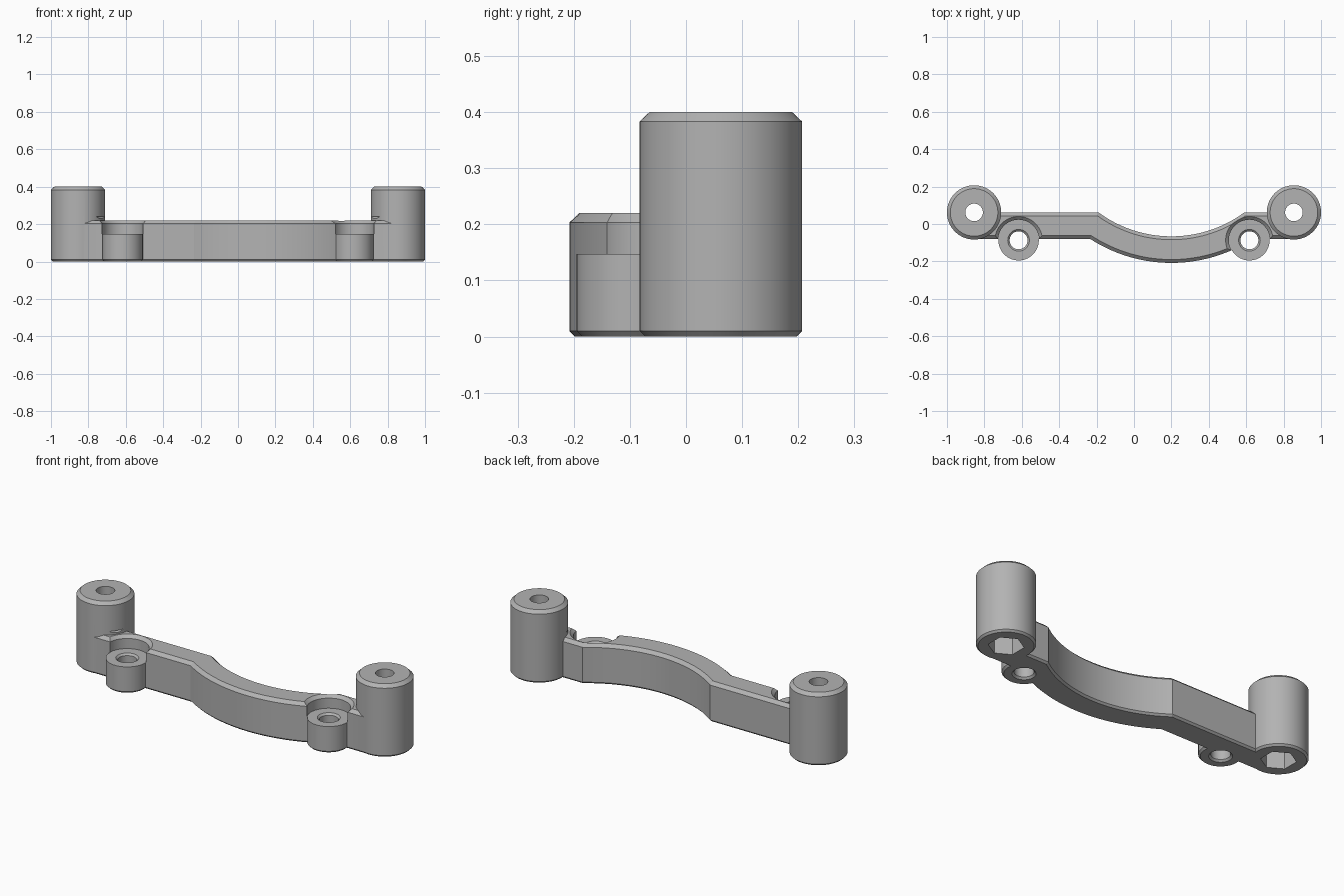
import bpy, bmesh
from math import sin, cos, pi, radians, asin
from mathutils import Vector

cube = bpy.data.objects.get("Cube")
if cube:
    bpy.data.objects.remove(cube, do_unlink=True)

grey = bpy.data.materials.new("plain_grey")
grey.use_nodes = True
grey.diffuse_color = (0.45, 0.45, 0.45, 1)
grey.node_tree.nodes["Principled BSDF"].inputs["Base Color"].default_value = (0.45, 0.45, 0.45, 1)

POST = (0.855, 0.062)
BOSS = (0.617, -0.087)


def circle(x, y, r, n=64, turn=0.0):
    return [Vector((x + r * cos(turn + 2 * pi * i / n), y + r * sin(turn + 2 * pi * i / n)))
            for i in range(n)]


def inset(outline, d):
    """Move every edge of a counter-clockwise outline inward by d."""
    result = []
    for i, p in enumerate(outline):
        a = (p - outline[i - 1]).normalized()
        b = (outline[(i + 1) % len(outline)] - p).normalized()
        na, nb = Vector((-a.y, a.x)), Vector((-b.y, b.x))
        result.append(p + (na + nb) * d / (1 + na.dot(nb)))
    return result


def prism(name, outline, levels):
    """Stack the outline through (height, inset) levels."""
    bm = bmesh.new()
    rings = [[bm.verts.new((p.x, p.y, z)) for p in inset(outline, d)] for z, d in levels]
    n = len(outline)
    for low, high in zip(rings, rings[1:]):
        for i in range(n):
            j = (i + 1) % n
            bm.faces.new((low[i], low[j], high[j], high[i]))
    bm.faces.new(rings[0][::-1])
    bm.faces.new(rings[-1])
    mesh = bpy.data.meshes.new(name)
    bm.to_mesh(mesh)
    bm.free()
    mesh.materials.append(grey)
    ob = bpy.data.objects.new(name, mesh)
    bpy.context.collection.objects.link(ob)
    return ob


def combine(target, tool, operation):
    mod = target.modifiers.new(operation.lower(), 'BOOLEAN')
    mod.operation, mod.solver, mod.object = operation, 'EXACT', tool
    bpy.context.view_layer.objects.active = target
    bpy.ops.object.modifier_apply(modifier=mod.name)
    bpy.data.objects.remove(tool, do_unlink=True)


def arc(radius, edge_y, steps=40):
    """Bowed edge around (0.2, 0.592), from left to right, ending at edge_y."""
    centre = Vector((0.2, 0.592))
    half = pi / 2 - asin((centre.y - edge_y) / radius)
    return [centre + radius * Vector((sin(t), -cos(t)))
            for t in (half * (2 * i / steps - 1) for i in range(steps + 1))]


# Bar with a bowed middle and chamfered edges
front_y, back_y = -0.08, 0.062
outline = ([Vector((-POST[0], front_y))] + arc(0.8, front_y) + [Vector((POST[0], front_y))]
           + [Vector((POST[0], back_y))] + arc(0.658, back_y)[::-1] + [Vector((-POST[0], back_y))])
bracket = prism("bracket_body", outline, [(0, 0.01), (0.01, 0), (0.203, 0), (0.22, 0.018)])

# Tall end posts and low screw bosses
for s in (-1, 1):
    combine(bracket, prism("post", circle(s * POST[0], POST[1], 0.145, 96),
            [(0, 0.01), (0.01, 0), (0.383, 0), (0.4, 0.018)]), 'UNION')
    combine(bracket, prism("boss", circle(s * BOSS[0], BOSS[1], 0.108),
            [(0, 0.01), (0.01, 0), (0.16, 0)]), 'UNION')

for s in (-1, 1):
    # Flared recess above each boss
    combine(bracket, prism("recess", circle(s * BOSS[0], BOSS[1], 0.11),
            [(0.147, 0), (0.203, 0), (0.24, -0.037)]), 'DIFFERENCE')
    # Boss hole with chamfered rims
    combine(bracket, prism("boss_hole", circle(s * BOSS[0], BOSS[1], 0.048, 48),
            [(-0.01, -0.02), (0.01, 0), (0.137, 0), (0.157, -0.02)]), 'DIFFERENCE')
    # Post hole and hexagonal nut pocket underneath
    combine(bracket, prism("post_hole", circle(s * POST[0], POST[1], 0.047, 48),
            [(-0.1, 0), (0.5, 0)]), 'DIFFERENCE')
    combine(bracket, prism("nut_pocket", circle(s * POST[0], POST[1], 0.088, 6, radians(30)),
            [(-0.1, 0), (0.15, 0)]), 'DIFFERENCE')

# Smooth round walls, sharp chamfers
bpy.ops.object.select_all(action='DESELECT')
bracket.select_set(True)
bpy.context.view_layer.objects.active = bracket
bpy.ops.object.shade_smooth_by_angle(angle=radians(20))
